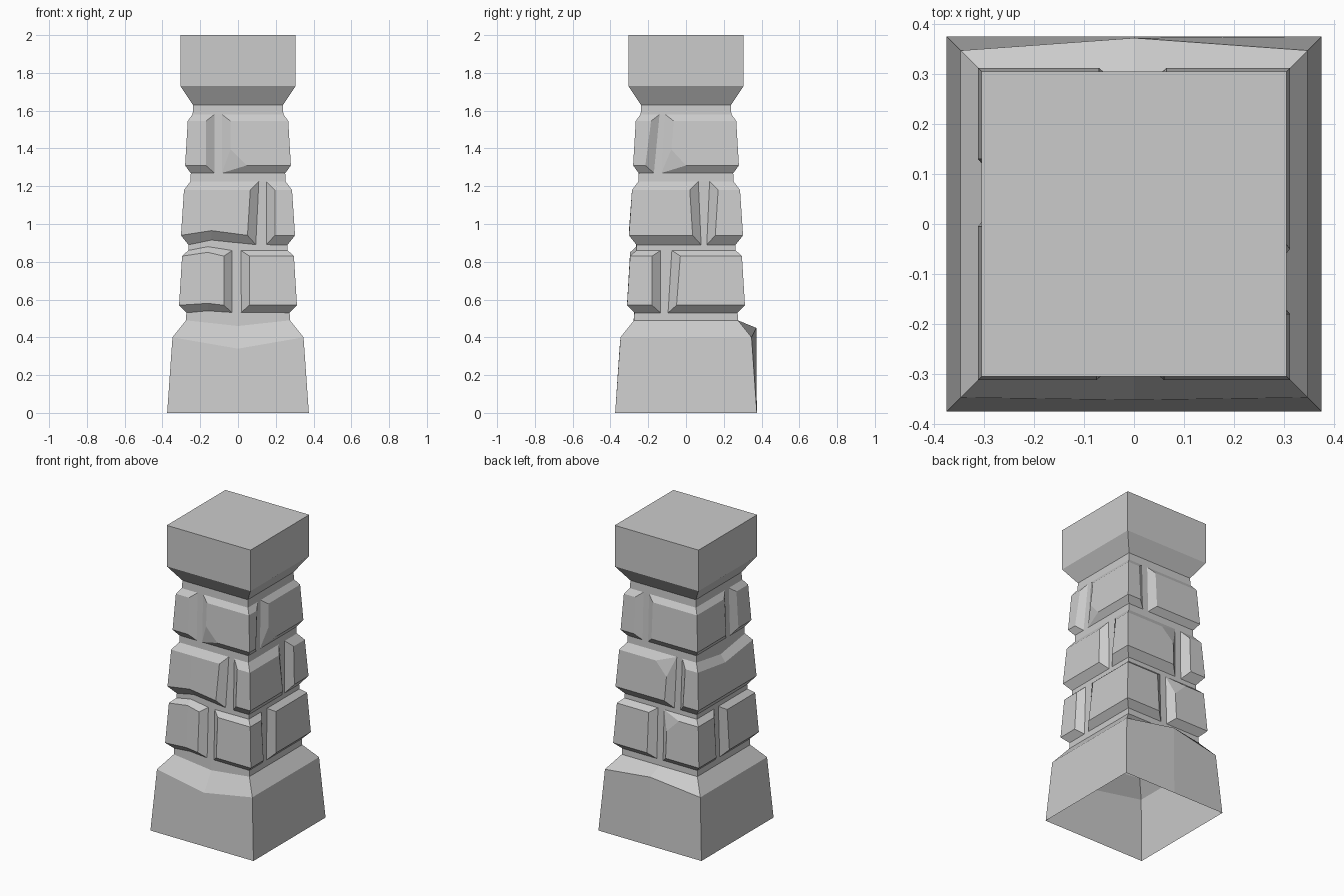
import bpy, bmesh
from mathutils import Vector, Matrix
from math import pi

if "Cube" in bpy.data.objects:
    bpy.data.objects.remove(bpy.data.objects["Cube"])


def finish(bm, name):
    me = bpy.data.meshes.new(name)
    bm.to_mesh(me)
    bm.free()
    ob = bpy.data.objects.new(name, me)
    bpy.context.collection.objects.link(ob)


def core_half(z):
    return 0.275 - 0.035 * (z - 0.49) / 1.14


def place(face, t, h, z):
    """Point on side 0-3 (front, right, back, left); t=None is its far corner."""
    return Matrix.Rotation(face * pi / 2, 3, 'Z') @ Vector((h if t is None else t, -h, z))


def loft(name, rings, cap=False):
    """Square rings (half, z, {side: (mid half, mid z)}) with a midpoint on each side."""
    bm = bmesh.new()
    loops = []
    for half, z, mids in rings:
        loop = []
        for f in range(4):
            mh, mz = mids.get(f, (half, z))
            loop += [bm.verts.new(place(f, 0, mh, mz)), bm.verts.new(place(f, None, half, z))]
        loops.append(loop)
    for a, b in zip(loops, loops[1:]):
        for i in range(8):
            j = (i + 1) % 8
            bm.faces.new((a[i], a[j], b[j], b[i]))
    if cap:
        bm.faces.new(loops[-1])
    finish(bm, name)


# Flared base (open below), tapering core and cap
loft("base", [(0.375, 0, {}),
              (0.347, 0.40, {0: (0.352, 0.34), 2: (0.372, 0.45)}),
              (0.275, 0.49, {0: (0.278, 0.46)})])
loft("core", [(0.275, 0.49, {0: (0.278, 0.46)}), (0.24, 1.58, {}), (0.238, 1.63, {})])
loft("cap", [(0.238, 1.63, {}), (0.305, 1.73, {}), (0.305, 2.0, {})], True)

CH = 0.045     # bevel at the stone ends
CHIP = 0.085   # size of a broken corner


def stone(name, start, end, row, bends, chips):
    """Bevelled block wrapped round the core; start/end = (side, t bottom, t top)."""
    zi0, zo0, zo1, zi1, ho0, ho1 = row
    pts = [(start[0], start[1], start[2], CH, 0, 0)]
    f, last = start[0], end[0] + (4 if end[0] <= start[0] else 0)
    while f <= last:
        for (bf, t), (d0, d1) in bends.items():
            lo = start[1] if f == start[0] else -1
            hi = end[1] if f == last else 1
            if bf == f % 4 and lo < t < hi:
                pts.append((f, t, t, 0, d0, d1))
        if f < last:
            pts.append((f, None, None, 0, 0, 0))
        f += 1
    pts.append((last, end[1], end[2], -CH, 0, 0))

    bm = bmesh.new()
    ib, ob, ot, it = [], [], [], []
    for f, tb, tt, off, d0, d1 in pts:
        shift = lambda t: None if t is None else t + off
        for col, t, h, z in ((ib, tb, core_half(zi0), zi0 + d0),
                             (ob, shift(tb), ho0, zo0 + d0),
                             (ot, shift(tt), ho1, zo1 + d1),
                             (it, tt, core_half(zi1), zi1 + d1)):
            col.append(bm.verts.new(place(f, t, h, z)))

    # broken corners split one outer vertex into two: one per direction
    split = {}
    for k, nb in ((0, 1), (-1, -2)):
        for side, own, other, inner in (('b', ob, ot, ib), ('t', ot, ob, it)):
            v = own[k]
            if (k, side) in chips:
                p = bm.verts.new(v.co + (other[k].co - v.co).normalized() * CHIP)
                q = bm.verts.new(v.co + (own[nb].co - v.co).normalized() * CHIP)
                split[v] = (p, q)
                tri = (inner[k], q, p)
                bm.faces.new(tri if (k == 0) == (side == 'b') else tri[::-1])
    P = lambda v: split[v][0] if v in split else v
    Q = lambda v: split[v][1] if v in split else v
    for i in range(len(pts) - 1):
        j = i + 1
        front = []
        for v, flip in ((ob[i], 0), (ob[j], 1), (ot[j], 0), (ot[i], 1)):
            s = split.get(v)
            front += [v] if not s else (s[::-1] if flip else s)
        bm.faces.new(front)
        bm.faces.new((ib[i], ib[j], Q(ob[j]), Q(ob[i])))
        bm.faces.new((Q(ot[i]), Q(ot[j]), it[j], it[i]))
    bm.faces.new((ib[0], P(ob[0]), P(ot[0]), it[0]))
    bm.faces.new((P(ob[-1]), ib[-1], it[-1], P(ot[-1])))
    for v in split:
        bm.verts.remove(v)
    finish(bm, name)


# Courses: profile, joints {side: (left bottom, left top, right bottom, right top)},
# edge bends {(side, t): (bottom dz, top dz)}, chips {(side, stone end): edge}
COURSES = [
    ((0.53, 0.57, 0.83, 0.86, 0.312, 0.296),
     {0: (-0.03, -0.03, 0.015, 0.015), 1: (-0.135, -0.135, -0.095, -0.075),
      2: (-0.02, -0.02, 0.025, 0.025), 3: (-0.085, -0.085, -0.04, -0.04)},
     {(0, -0.16): (0.01, 0.02)}, {(2, 0): 't'}),
    ((0.89, 0.94, 1.18, 1.225, 0.302, 0.286),
     {0: (0.095, 0.11, 0.15, 0.15), 1: (0.08, 0.065, 0.11, 0.125),
      2: (0.10, 0.11, 0.145, 0.15)},
     {(0, -0.14): (0.025, 0), (3, 0.0): (0, -0.04)}, {(2, -1): 't'}),
    ((1.27, 1.31, 1.545, 1.58, 0.28, 0.266),
     {0: (-0.125, -0.125, -0.085, -0.085), 1: (-0.17, -0.14, -0.13, -0.11),
      2: (-0.14, -0.14, -0.10, -0.10), 3: (0.06, 0.06, 0.10, 0.10)},
     {}, {(0, 0): 'b', (1, 0): 'b'}),
]
for c, (row, joints, bends, chips) in enumerate(COURSES):
    sides = sorted(joints)
    for n, s in enumerate(sides):
        e = sides[(n + 1) % len(sides)]
        broken = {(k, edge) for (f, k), edge in chips.items() if f == (s if k == 0 else e)}
        stone(f"stone_course{c + 1}_{n + 1}", (s, *joints[s][2:]), (e, *joints[e][:2]),
              row, bends, broken)
